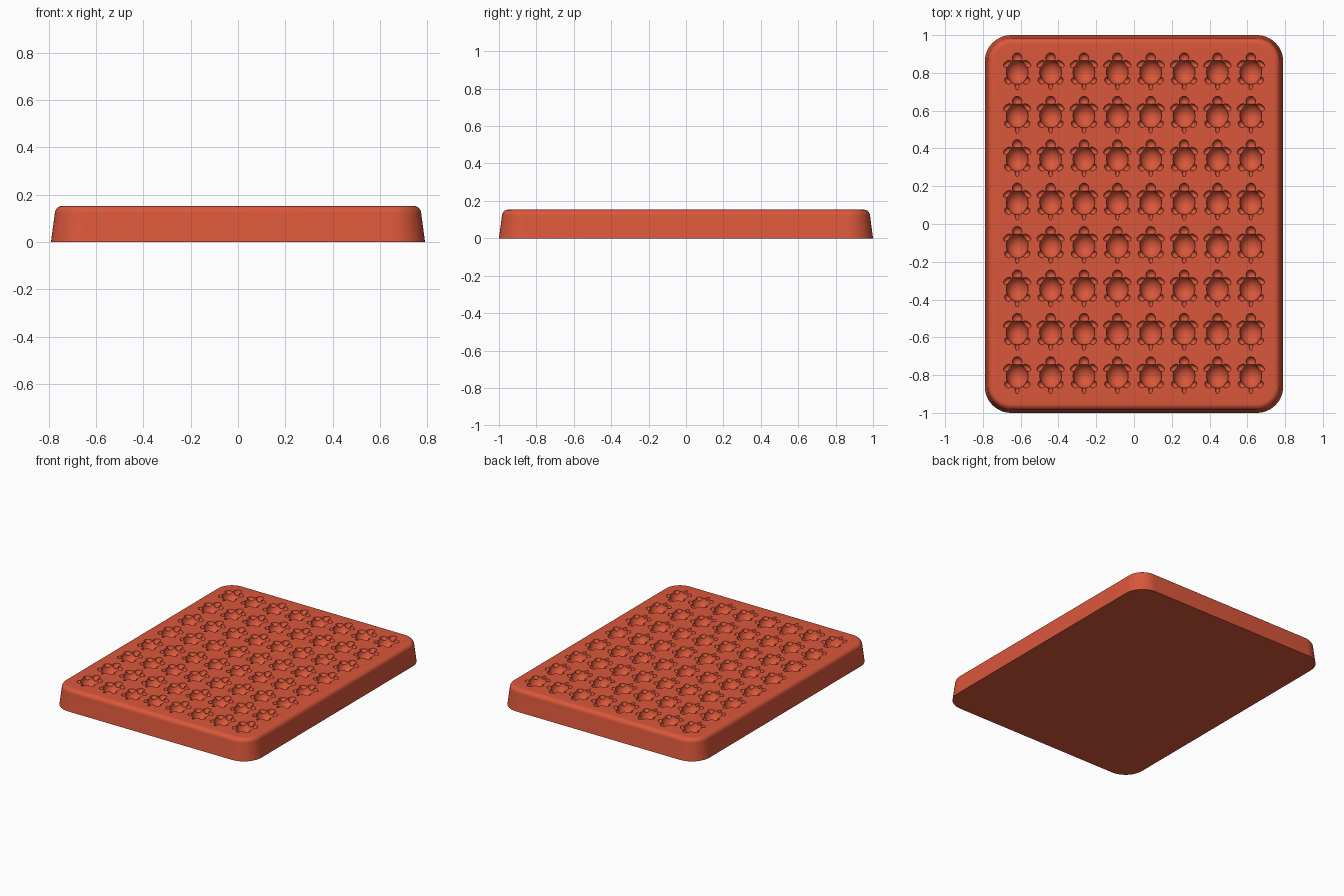
import bpy, bmesh
from math import sin, cos, pi
from mathutils import Matrix, Vector

if "Cube" in bpy.data.objects:
    bpy.data.objects.remove(bpy.data.objects["Cube"], do_unlink=True)

red = bpy.data.materials.new("terracotta red")
red.use_nodes = True
colour = (0.70, 0.095, 0.043, 1)
red.diffuse_color = colour
red.node_tree.nodes["Principled BSDF"].inputs["Base Color"].default_value = colour


def make_object(name, bm):
    bmesh.ops.recalc_face_normals(bm, faces=bm.faces)
    mesh = bpy.data.meshes.new(name)
    bm.to_mesh(mesh)
    bm.free()
    mesh.materials.append(red)
    obj = bpy.data.objects.new(name, mesh)
    bpy.context.collection.objects.link(obj)
    return obj


def apply_boolean(obj, cutter, operation):
    mod = obj.modifiers.new("boolean", "BOOLEAN")
    mod.operation = operation
    mod.solver = "EXACT"
    mod.object = cutter
    bpy.context.view_layer.update()
    graph = bpy.context.evaluated_depsgraph_get()
    mesh = bpy.data.meshes.new_from_object(obj.evaluated_get(graph))
    obj.modifiers.clear()
    obj.data = mesh
    bpy.data.objects.remove(cutter, do_unlink=True)


# Tray block: tapered rounded rectangle with a filleted top rim
HALF_X, HALF_Y, HEIGHT, CORNER, FILLET = 0.79, 1.0, 0.153, 0.14, 0.032
TAPER = 0.016
profile = [(0, 0)]
for i in range(9):
    a = i / 8 * pi / 2
    profile.append((TAPER + FILLET * (1 - cos(a)), HEIGHT - FILLET * (1 - sin(a))))


def ring(bm, inset, z):
    r = CORNER - inset
    verts = []
    for q, (sx, sy) in enumerate([(1, 1), (-1, 1), (-1, -1), (1, -1)]):
        for i in range(13):
            a = (q + i / 12) * pi / 2
            verts.append(bm.verts.new((sx * (HALF_X - CORNER) + r * cos(a),
                                       sy * (HALF_Y - CORNER) + r * sin(a), z)))
    return verts


bm = bmesh.new()
rings = [ring(bm, *p) for p in profile]
for low, high in zip(rings, rings[1:]):
    for i in range(len(low)):
        j = (i + 1) % len(low)
        bm.faces.new((low[i], low[j], high[j], high[i]))
bm.faces.new(rings[0][::-1])
bm.faces.new(rings[-1])
tray = make_object("mould_tray", bm)


# Turtle cutter: overlapping ellipsoids for shell, head, flippers and tail
def ellipsoid(name, centre, size, turn=0, u=20, v=12):
    bm = bmesh.new()
    bmesh.ops.create_uvsphere(bm, u_segments=u, v_segments=v, radius=1)
    bm.transform(Matrix.Translation(Vector(centre)) @ Matrix.Rotation(turn, 4, "Z")
                 @ Matrix.Diagonal((*size, 1)))
    return make_object(name, bm)


turtle = ellipsoid("turtle_cutter", (0, 0, 0.001), (0.058, 0.066, 0.06), 0, 28, 16)
parts = [ellipsoid("head", (0, 0.075, 0.002), (0.026, 0.027, 0.028)),
         ellipsoid("tail", (0, -0.073, 0.002), (0.011, 0.022, 0.015), 0, 12, 8)]
for s in (-1, 1):
    parts.append(ellipsoid("front_flipper", (s * 0.050, 0.043, 0.002),
                           (0.026, 0.016, 0.022), -s * 0.6, 16, 10))
    parts.append(ellipsoid("rear_flipper", (s * 0.049, -0.046, 0.002),
                           (0.021, 0.016, 0.022), s * 0.8, 16, 10))
for part in parts:
    apply_boolean(turtle, part, "UNION")

# Repeat the turtle over an eight by eight grid, then sink it into the tray
bm = bmesh.new()
for col in range(8):
    for row in range(8):
        start = len(bm.verts)
        bm.from_mesh(turtle.data)
        bm.verts.ensure_lookup_table()
        offset = Vector(((col - 3.5) * 0.1767, (row - 3.5) * 0.2298, HEIGHT))
        bmesh.ops.translate(bm, verts=bm.verts[start:], vec=offset)
bpy.data.objects.remove(turtle, do_unlink=True)
apply_boolean(tray, make_object("cavity_cutters", bm), "DIFFERENCE")

bpy.ops.object.select_all(action="DESELECT")
tray.select_set(True)
bpy.context.view_layer.objects.active = tray
bpy.ops.object.shade_smooth_by_angle(angle=0.6)
